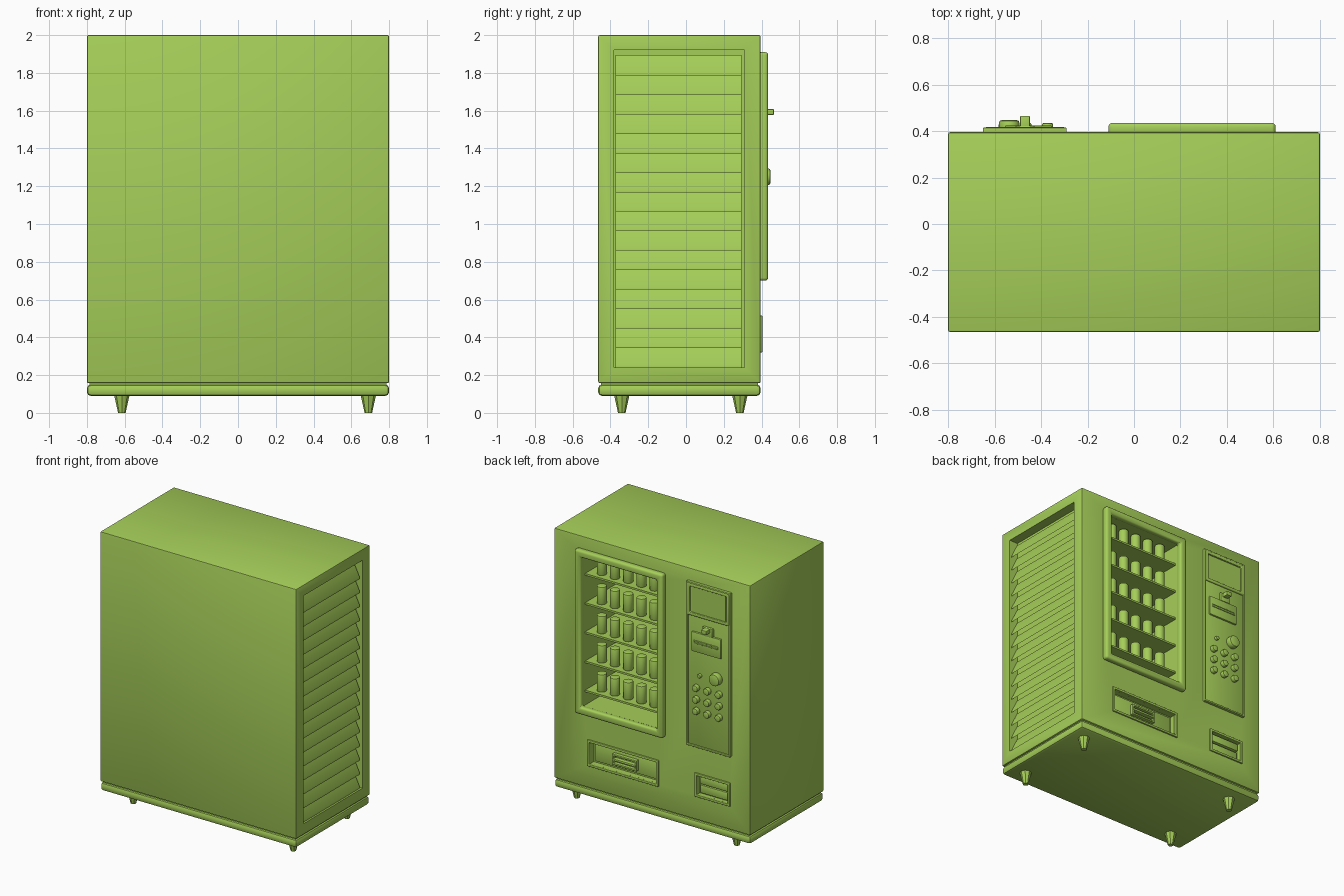
import bpy, bmesh, math
from mathutils import Matrix

if "Cube" in bpy.data.objects:
    bpy.data.objects.remove(bpy.data.objects["Cube"])

FACE = 0.395   # y of the decorated face
BACK = -0.465


def finish(ob, bevel=0.0, seg=2):
    bpy.ops.object.select_all(action='DESELECT')
    bpy.context.view_layer.objects.active = ob
    ob.select_set(True)
    if bevel:
        m = ob.modifiers.new("bevel", 'BEVEL')
        m.width, m.segments, m.limit_method = bevel, seg, 'ANGLE'
        bpy.ops.object.modifier_apply(modifier=m.name)
    bpy.ops.object.shade_smooth_by_angle(angle=math.radians(35))
    return ob


def make(name, bm, bevel=0.0, seg=2):
    bmesh.ops.recalc_face_normals(bm, faces=bm.faces)
    me = bpy.data.meshes.new(name)
    bm.to_mesh(me)
    bm.free()
    me.materials.append(green)
    ob = bpy.data.objects.new(name, me)
    bpy.context.collection.objects.link(ob)
    return finish(ob, bevel, seg)


def box(name, x, y, z, bevel=0.0, seg=2):
    """Box from (min, max) ranges."""
    bm = bmesh.new()
    bmesh.ops.create_cube(bm, size=1)
    for v in bm.verts:
        v.co = [r[0] if c < 0 else r[1] for c, r in zip(v.co, (x, y, z))]
    return make(name, bm, bevel, seg)


def cyl(name, loc, r1, r2, h, sides=20, along_y=False, bevel=0.0):
    """Cylinder or cone centred on loc; r2 is the upper / outer end."""
    bm = bmesh.new()
    bmesh.ops.create_cone(bm, cap_ends=True, segments=sides, radius1=r1, radius2=r2, depth=h)
    rot = Matrix.Rotation(-math.pi / 2, 4, 'X') if along_y else Matrix()
    bmesh.ops.transform(bm, matrix=Matrix.Translation(loc) @ rot, verts=bm.verts)
    return make(name, bm, bevel)


def frame(name, x, z, w, y, bevel):
    """Rectangular ring in the xz plane, border w, spanning the y range."""
    bm = bmesh.new()
    loops = []
    for inset, yy in ((0, y[0]), (0, y[1]), (w, y[1]), (w, y[0])):
        a, b, c, d = x[0] + inset, x[1] - inset, z[0] + inset, z[1] - inset
        loops.append([bm.verts.new((px, yy, pz)) for px, pz in ((a, c), (b, c), (b, d), (a, d))])
    for k in range(4):
        p, q = loops[k], loops[(k + 1) % 4]
        for i in range(4):
            j = (i + 1) % 4
            bm.faces.new((p[i], p[j], q[j], q[i]))
    return make(name, bm, bevel, 3)


def cut(ob, x, y, z):
    cutter = box("cutter", x, y, z)
    cutter.hide_render = True
    m = ob.modifiers.new("cut", 'BOOLEAN')
    m.operation, m.solver, m.object = 'DIFFERENCE', 'EXACT', cutter
    bpy.context.view_layer.objects.active = ob
    bpy.ops.object.modifier_apply(modifier=m.name)
    bpy.data.objects.remove(cutter)


green = bpy.data.materials.new("green")
green.diffuse_color = (0.38, 0.62, 0.1, 1)
green.use_nodes = True
green.node_tree.nodes["Principled BSDF"].inputs["Base Color"].default_value = green.diffuse_color

# Cabinet with recesses for display, side vent, delivery tray and coin return
body = box("cabinet", (-0.8, 0.8), (BACK, FACE), (0.158, 2.0), 0.008)
cut(body, (-0.06, 0.56), (0.0, 0.6), (0.75, 1.86))
cut(body, (0.73, 0.9), (-0.38, 0.31), (0.24, 1.92))
cut(body, (-0.04, 0.51), (0.345, 0.6), (0.335, 0.5))
cut(body, (-0.625, -0.365), (0.36, 0.6), (0.345, 0.49))
finish(body)

# Plinth and feet
box("base_plinth", (-0.8, 0.8), (BACK, FACE), (0.09, 0.15), 0.02, 2)
box("plinth_gap", (-0.785, 0.785), (BACK + 0.015, FACE - 0.015), (0.14, 0.165))
for x in (-0.615, 0.69):
    for y in (-0.34, 0.285):
        cyl("foot", (x, y, 0.05), 0.02, 0.042, 0.1, 8)

# Side vent slats, lower edge outward
SLATS, Z0, STEP = 16, 0.24, 0.103
for i in range(SLATS):
    z = Z0 + i * STEP
    bm = bmesh.new()
    prof = ((0.788, z + 0.001), (0.788, z + 0.012), (0.74, z + STEP + 0.008), (0.731, z + STEP - 0.002))
    ends = [[bm.verts.new((px, y, pz)) for px, pz in prof] for y in (-0.373, 0.293)]
    bm.faces.new(ends[0])
    bm.faces.new(ends[1])
    for k in range(4):
        j = (k + 1) % 4
        bm.faces.new((ends[0][k], ends[0][j], ends[1][j], ends[1][k]))
    make("vent_slat", bm)

# Display window frame, shelves and cans
frame("window_frame", (-0.11, 0.61), (0.70, 1.91), 0.052, (FACE - 0.01, 0.435), 0.016)
for i in range(5):
    z = 0.86 + i * 0.215
    box("shelf", (-0.062, 0.562), (-0.002, 0.375), (z - 0.014, z))
    for k in range(5):
        cyl("can", (0.25 + (k - 2) * 0.108, 0.315, z + 0.065), 0.034, 0.034, 0.13, 20, False, 0.005)

# Control panel with rim and screen
box("control_panel", (-0.65, -0.29), (FACE - 0.01, 0.405), (0.70, 1.91), 0.004)
frame("panel_rim", (-0.65, -0.29), (0.70, 1.91), 0.014, (FACE, 0.415), 0.004)
frame("screen_frame", (-0.64, -0.30), (1.665, 1.90), 0.022, (FACE, 0.418), 0.006)
box("screen", (-0.61, -0.33), (FACE, 0.408), (1.69, 1.875))

# Card reader: plate, slot and projecting tab
box("card_plate", (-0.575, -0.335), (FACE, 0.418), (1.405, 1.55), 0.006)
frame("card_slot", (-0.555, -0.355), (1.47, 1.492), 0.006, (0.41, 0.423), 0.002)
box("card_tab", (-0.49, -0.448), (FACE, 0.465), (1.578, 1.608), 0.003)
box("card_tab_mount", (-0.51, -0.428), (FACE, 0.422), (1.545, 1.61), 0.004)

# Coin knob, indicator and keypad
cyl("coin_knob", (-0.537, 0.422, 1.25), 0.045, 0.043, 0.05, 28, True, 0.01)
cyl("indicator", (-0.40, 0.412, 1.235), 0.015, 0.014, 0.025, 16, True, 0.003)
for c in range(3):
    for r in range(3):
        loc = (-0.372 - c * 0.093, 0.416, 1.14 - r * 0.085)
        cyl("keypad_button", loc, 0.025, 0.024, 0.036, 20, True, 0.006)

# Delivery tray: rim, flap and handle
frame("delivery_rim", (-0.055, 0.525), (0.32, 0.515), 0.018, (FACE - 0.01, 0.405), 0.004)
box("delivery_flap", (-0.02, 0.49), (0.34, 0.36), (0.35, 0.485), 0.004)
frame("delivery_handle", (0.135, 0.335), (0.375, 0.455), 0.014, (0.35, 0.385), 0.004)
box("delivery_grip", (0.14, 0.33), (0.35, 0.39), (0.407, 0.423), 0.004)

# Coin return: rim and hinged flap
frame("coin_return_rim", (-0.64, -0.35), (0.33, 0.505), 0.018, (FACE - 0.01, 0.405), 0.004)
box("coin_return_flap_upper", (-0.61, -0.38), (0.35, 0.385), (0.425, 0.48), 0.005)
box("coin_return_flap_lower", (-0.61, -0.38), (0.35, 0.378), (0.355, 0.415), 0.005)
